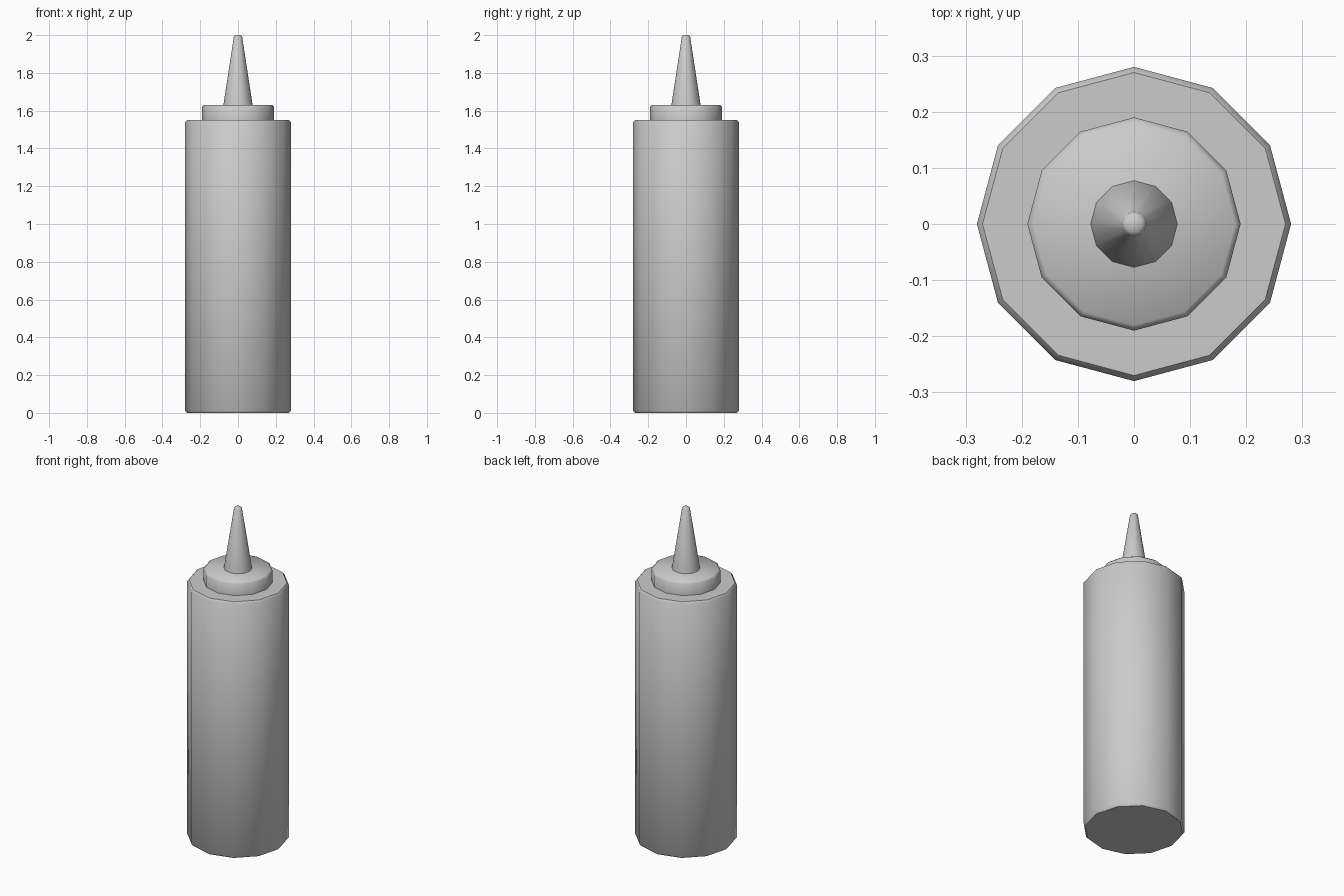
import bpy, bmesh, math

SIDES = 12

cube = bpy.data.objects.get("Cube")
if cube:
    bpy.data.objects.remove(cube, do_unlink=True)

# Single grey plastic
grey = bpy.data.materials.new("grey plastic")
grey.use_nodes = True
colour = (0.6, 0.6, 0.6, 1)
grey.diffuse_color = colour
grey.node_tree.nodes["Principled BSDF"].inputs["Base Color"].default_value = colour


def lathe(name, profile):
    """Closed twelve-sided solid from (radius, height) points, bottom to top."""
    bm = bmesh.new()
    rings = []
    for radius, z in profile:
        angles = [2 * math.pi * i / SIDES for i in range(SIDES)]
        rings.append([bm.verts.new((radius * math.cos(a), radius * math.sin(a), z))
                      for a in angles])
    for low, high in zip(rings, rings[1:]):
        for i in range(SIDES):
            j = (i + 1) % SIDES
            bm.faces.new((low[i], low[j], high[j], high[i]))
    bm.faces.new(rings[0][::-1])
    bm.faces.new(rings[-1])
    mesh = bpy.data.meshes.new(name)
    bm.to_mesh(mesh)
    bm.free()
    mesh.materials.append(grey)
    obj = bpy.data.objects.new(name, mesh)
    bpy.context.collection.objects.link(obj)
    bpy.ops.object.select_all(action='DESELECT')
    obj.select_set(True)
    bpy.context.view_layer.objects.active = obj
    bpy.ops.object.shade_smooth_by_angle(angle=math.radians(50))
    return obj


# Tall body with softened rims
lathe("bottle_body", [(0.27, 0), (0.28, 0.012), (0.28, 1.538), (0.27, 1.55)])

# Screw cap sitting on the shoulder
lathe("cap", [(0.19, 1.545), (0.19, 1.62), (0.18, 1.63)])

# Tapered nozzle with a small rounded tip
lathe("nozzle", [(0.078, 1.625), (0.022, 1.992), (0.015, 2.0)])
